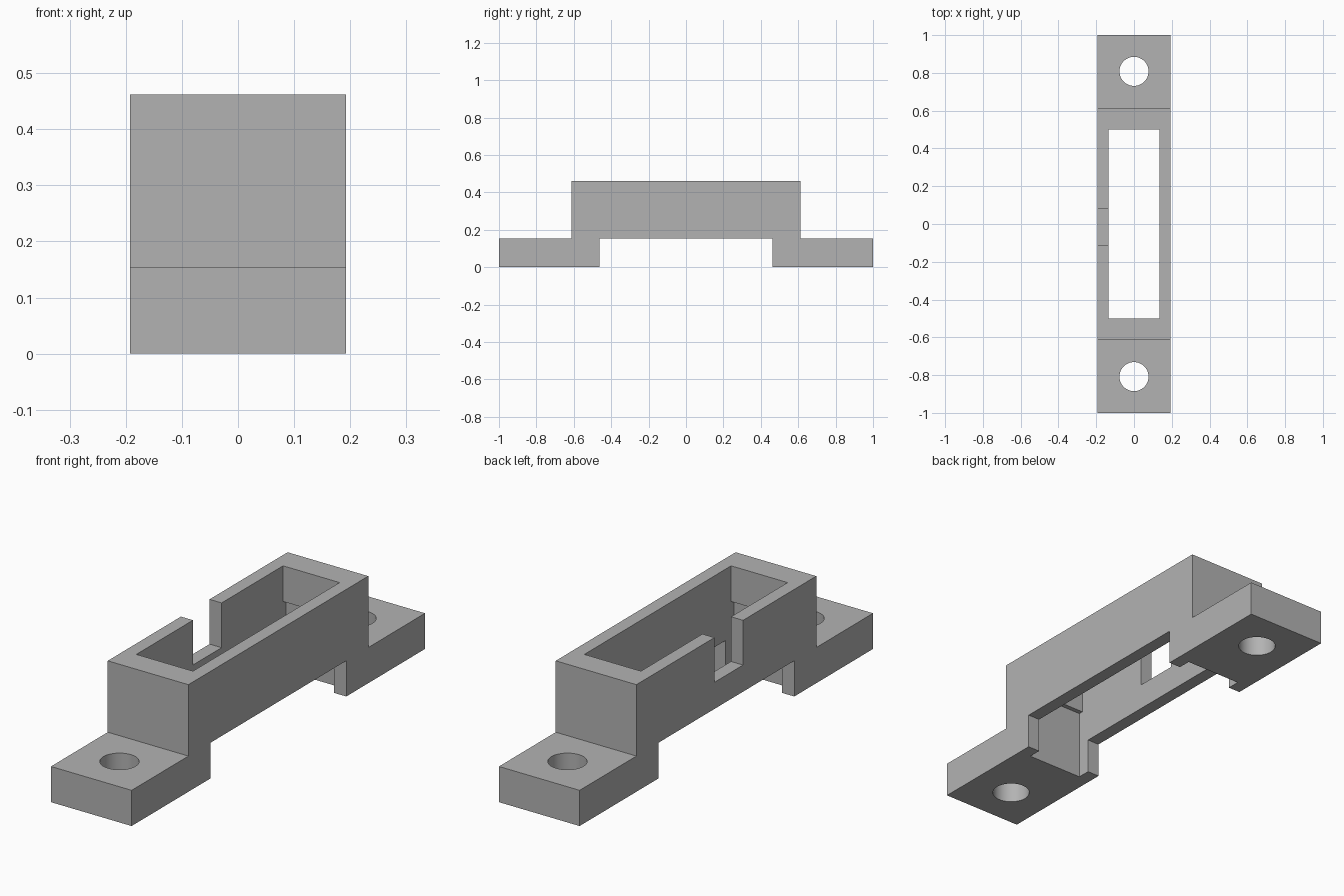
import bpy, bmesh
from mathutils import Matrix

cube = bpy.data.objects.get("Cube")
if cube:
    bpy.data.objects.remove(cube, do_unlink=True)

grey = bpy.data.materials.new("plain grey")
grey.use_nodes = True
colour = (0.45, 0.45, 0.45, 1)
grey.diffuse_color = colour
grey.node_tree.nodes["Principled BSDF"].inputs["Base Color"].default_value = colour

HALF_W, FOOT_H, TOP = 0.1925, 0.154, 0.462
HOUSING, GAP = 0.613, 0.463          # half lengths along y
SLOT_W, SLOT, SLOT_LOW, STEP = 0.135, 0.5, 0.52, 0.308


def make_object(name, bm):
    bmesh.ops.recalc_face_normals(bm, faces=bm.faces)
    mesh = bpy.data.meshes.new(name)
    bm.to_mesh(mesh)
    bm.free()
    mesh.materials.append(grey)
    obj = bpy.data.objects.new(name, mesh)
    bpy.context.collection.objects.link(obj)
    return obj


def extrude_side(name, half, x0, x1):
    """Mirror a half profile of (y, z) points and extrude it along x."""
    profile = half + [(-y, z) for y, z in reversed(half)]
    bm = bmesh.new()
    face = bm.faces.new([bm.verts.new((x0, y, z)) for y, z in profile])
    out = bmesh.ops.extrude_face_region(bm, geom=[face])
    moved = [v for v in out["geom"] if isinstance(v, bmesh.types.BMVert)]
    bmesh.ops.translate(bm, verts=moved, vec=(x1 - x0, 0, 0))
    return make_object(name, bm)


def cut(body, cutter):
    cutter.hide_render = True
    mod = body.modifiers.new(cutter.name, 'BOOLEAN')
    mod.operation = 'DIFFERENCE'
    mod.solver = 'EXACT'
    mod.object = cutter
    bpy.context.view_layer.objects.active = body
    bpy.ops.object.modifier_apply(modifier=mod.name)
    bpy.data.objects.remove(cutter, do_unlink=True)


# Raised housing with a mounting foot at each end
bracket = extrude_side("bracket_housing", [
    (GAP, FOOT_H), (GAP, 0), (1, 0), (1, FOOT_H),
    (HOUSING, FOOT_H), (HOUSING, TOP)], -HALF_W, HALF_W)

# Through slot, slightly longer in its lower part
cut(bracket, extrude_side("slot_cutter", [
    (SLOT_LOW, -0.1), (SLOT_LOW, STEP), (SLOT, STEP), (SLOT, 0.6)],
    -SLOT_W, SLOT_W))

# Notch in one long wall
bm = bmesh.new()
bmesh.ops.create_cube(bm, size=1, matrix=Matrix.Translation((-0.17, -0.0165, 0.419))
                      @ Matrix.Diagonal((0.15, 0.195, 0.3, 1)))
cut(bracket, make_object("notch_cutter", bm))

# Screw hole in each foot
for side in (-1, 1):
    bm = bmesh.new()
    bmesh.ops.create_cone(bm, cap_ends=True, segments=48, radius1=0.077,
                          radius2=0.077, depth=0.5,
                          matrix=Matrix.Translation((0, side * 0.808, 0.1)))
    cut(bracket, make_object("hole_cutter", bm))

bpy.ops.object.select_all(action='DESELECT')
bracket.select_set(True)
bpy.context.view_layer.objects.active = bracket
bpy.ops.object.shade_smooth_by_angle()
